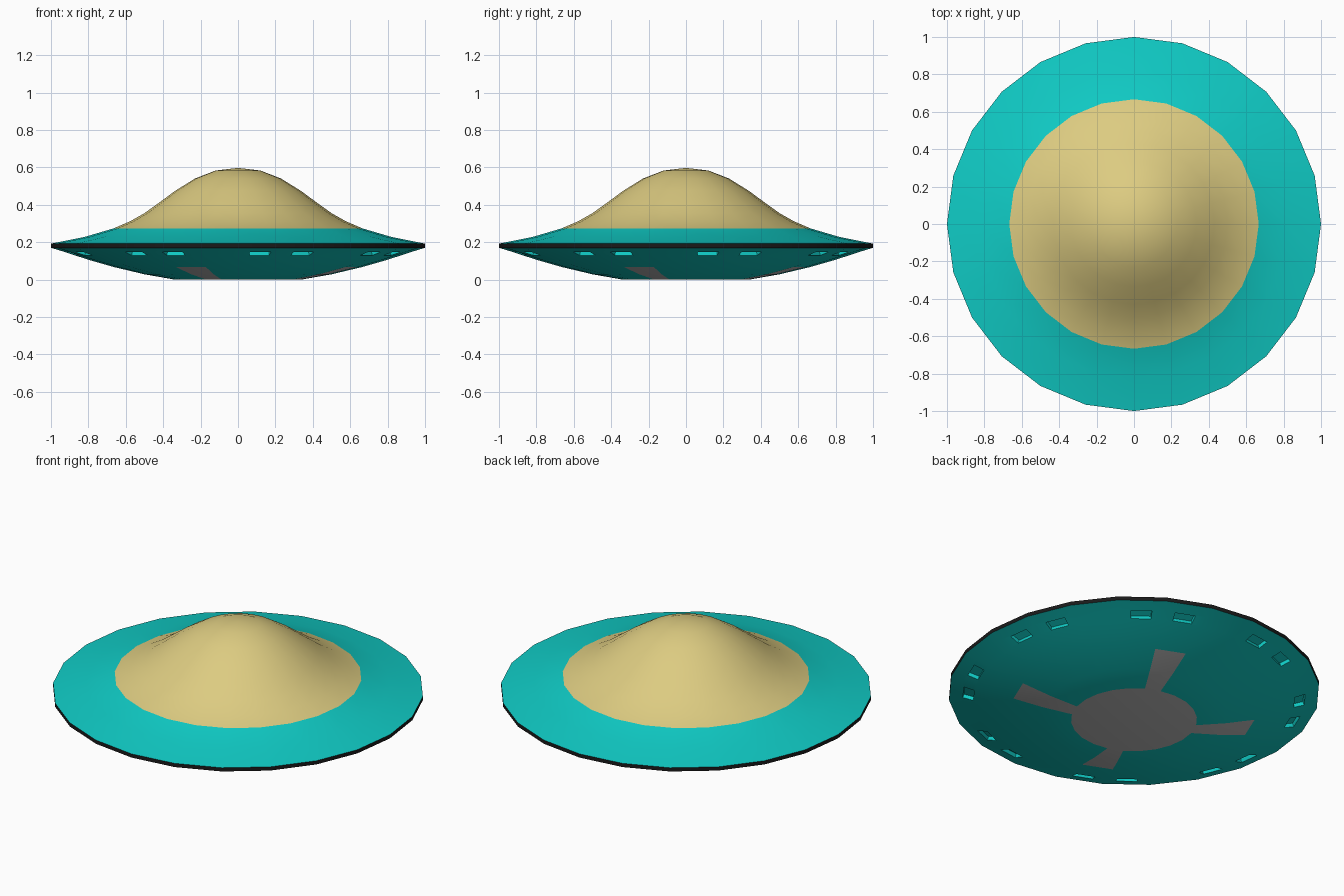
import bpy, bmesh, math

cube = bpy.data.objects.get("Cube")
if cube:
    bpy.data.objects.remove(cube, do_unlink=True)

SIDES = 24


def make_material(name, rgb):
    mat = bpy.data.materials.new(name)
    mat.use_nodes = True
    mat.diffuse_color = (*rgb, 1)
    mat.node_tree.nodes["Principled BSDF"].inputs["Base Color"].default_value = (*rgb, 1)
    return mat


teal = make_material("teal", (0.005, 0.60, 0.56))
tan = make_material("sand", (0.72, 0.60, 0.22))
black = make_material("black", (0.01, 0.01, 0.01))
grey = make_material("grey", (0.5, 0.5, 0.5))


def lathe(profile):
    """Revolve (radius, height) points around z; a zero radius closes with a fan."""
    bm = bmesh.new()
    rings = []
    for r, z in profile:
        if r == 0:
            rings.append([bm.verts.new((0, 0, z))] * SIDES)
        else:
            angles = [math.tau * i / SIDES for i in range(SIDES)]
            rings.append([bm.verts.new((r * math.cos(a), r * math.sin(a), z)) for a in angles])
    for low, high in zip(rings, rings[1:]):
        for i in range(SIDES):
            j = (i + 1) % SIDES
            corners = [low[i], low[j], high[j], high[i]]
            bm.faces.new(list(dict.fromkeys(corners)))
    bm.normal_update()
    return bm


def finish(name, bm, *materials):
    mesh = bpy.data.meshes.new(name)
    bm.to_mesh(mesh)
    bm.free()
    for mat in materials:
        mesh.materials.append(mat)
    obj = bpy.data.objects.new(name, mesh)
    bpy.context.collection.objects.link(obj)
    bpy.ops.object.select_all(action='DESELECT')
    obj.select_set(True)
    bpy.context.view_layer.objects.active = obj
    bpy.ops.object.shade_smooth_by_angle(angle=math.radians(30))
    return obj


def sector(face):
    """Azimuth of a face within its quarter turn, in degrees."""
    c = face.calc_center_median()
    return math.degrees(math.atan2(c.y, c.x)) % 90


# Upper shell: sand dome flowing into the teal skirt
upper = lathe([(1, 0.192), (0.82, 0.228), (0.667, 0.273), (0.58, 0.31), (0.5, 0.355),
               (0.43, 0.405), (0.335, 0.475), (0.23, 0.54), (0.12, 0.583), (0, 0.597)])
for f in upper.faces:
    f.material_index = int(f.calc_center_median().z > 0.273)
finish("upper_shell", upper, teal, tan)

# Black band around the rim
finish("rim_band", lathe([(1, 0.17), (1, 0.192)]), black)

# Underside with a grey base disc and four grey spokes
under = lathe([(0, 0), (0.34, 0), (0.5, 0.028), (0.66, 0.066), (0.78, 0.1),
               (0.865, 0.127), (0.935, 0.15), (1, 0.17)])
for f in under.faces:
    height = f.calc_center_median().z
    spoke = height < 0.066 and 60 < sector(f) < 75
    f.material_index = int(height < 0.005 or spoke)

# Recessed slots near the rim: two neighbours, then a gap
slots = [f for f in under.faces
         if 0.128 < f.calc_center_median().z < 0.149 and sector(f) % 45 < 30]
bmesh.ops.inset_individual(under, faces=slots, thickness=0.01)
for f in slots:
    centre = f.calc_center_median()
    side = centre.cross((0, 0, 1)).normalized()
    for v in f.verts:
        v.co -= side * (v.co - centre).dot(side) * 0.5
    inward = -f.normal * 0.022
    moved = bmesh.ops.extrude_face_region(under, geom=[f])["geom"]
    bmesh.ops.translate(under, vec=inward,
                        verts=[v for v in moved if isinstance(v, bmesh.types.BMVert)])
bmesh.ops.delete(under, geom=[f for f in slots if f.is_valid], context='FACES_ONLY')
bmesh.ops.recalc_face_normals(under, faces=under.faces)
# Open shell: make sure the base disc faces down
under.normal_update()
base = min(under.faces, key=lambda f: f.calc_center_median().z)
if base.normal.z > 0:
    bmesh.ops.reverse_faces(under, faces=under.faces)
finish("underside", under, teal, grey)
